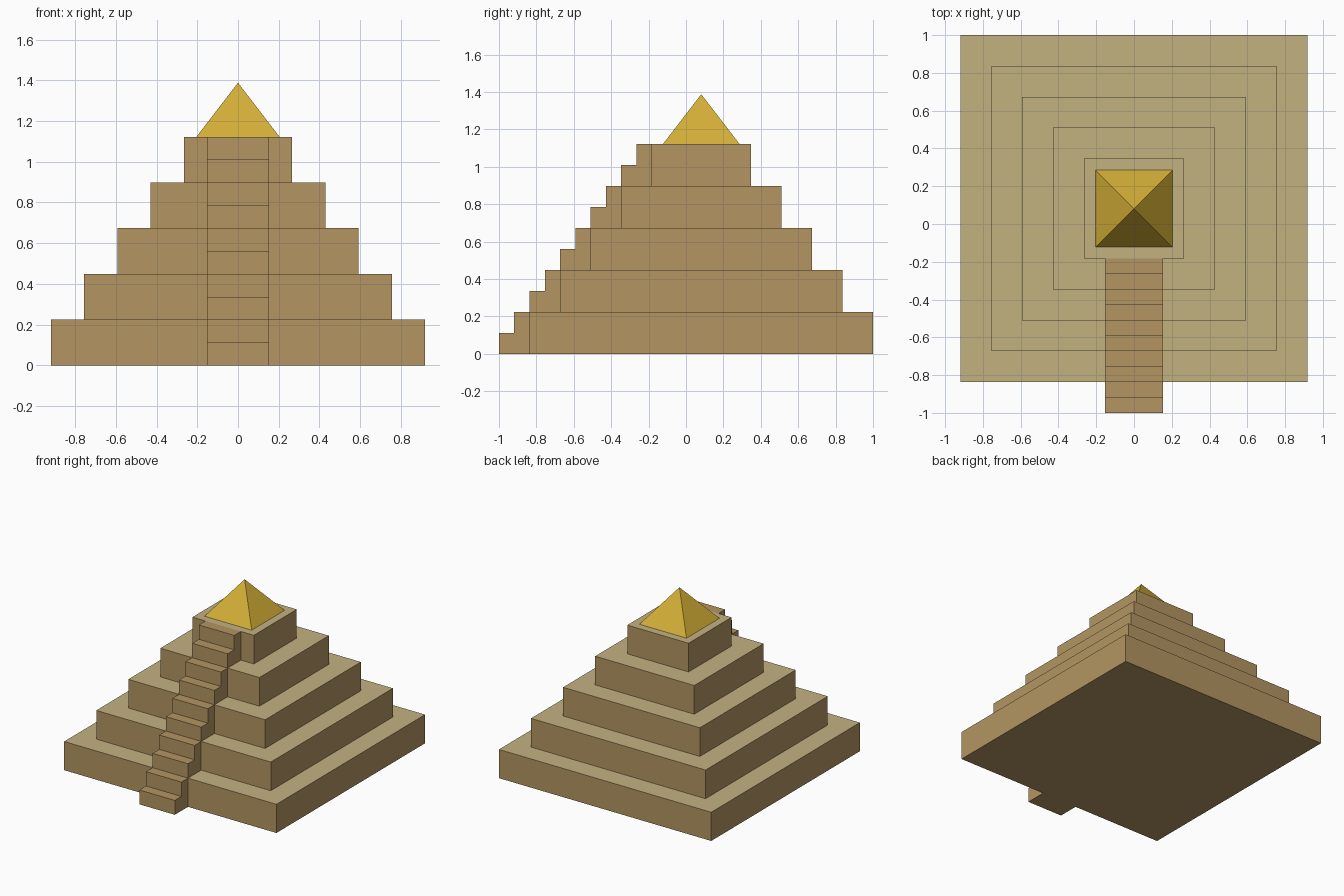
import bpy
import bmesh
import math

U = 2 / 9.8                 # one building unit; full depth is 9.8 units
TIERS = 5
BASE = 9.0 * U              # width of the lowest tier
INSET = 0.8 * U             # setback per tier, also the depth of two steps
RISE = 1.1 * U              # tier height
STAIR_W = 1.5 * U
CENTRE_Y = INSET / 2        # the stair sticks out in front, so the body sits back

cube = bpy.data.objects.get("Cube")
if cube:
    bpy.data.objects.remove(cube, do_unlink=True)


def material(name, rgb):
    """Flat material from 8-bit sRGB values."""
    lin = [((c / 255 + 0.055) / 1.055) ** 2.4 for c in rgb] + [1]
    mat = bpy.data.materials.new(name)
    mat.use_nodes = True
    mat.diffuse_color = lin
    mat.node_tree.nodes["Principled BSDF"].inputs["Base Color"].default_value = lin
    return mat


stone = material("brown stone", (179, 149, 98))
sand = material("pale sand", (194, 178, 128))
gold = material("gold", (212, 175, 55))


def add_object(name, bm, *mats):
    bmesh.ops.recalc_face_normals(bm, faces=bm.faces)
    mesh = bpy.data.meshes.new(name)
    bm.to_mesh(mesh)
    bm.free()
    for mat in mats:
        mesh.materials.append(mat)
    obj = bpy.data.objects.new(name, mesh)
    bpy.context.collection.objects.link(obj)
    return obj


# Square tier with a pale upper face
def add_tier(level):
    width = BASE - 2 * INSET * level
    bm = bmesh.new()
    bmesh.ops.create_cube(bm, size=1)
    bmesh.ops.scale(bm, vec=(width, width, RISE), verts=bm.verts)
    bmesh.ops.translate(bm, vec=(0, CENTRE_Y, RISE * (level + 0.5)), verts=bm.verts)
    bm.normal_update()
    for face in bm.faces:
        face.material_index = int(face.normal.z > 0.5)
    add_object(f"tier_{level + 1}", bm, stone, sand)


# Pair of steps leaning on the front of one tier: an L profile extruded sideways
def add_steps(level):
    back = CENTRE_Y - BASE / 2 + INSET * level
    z = RISE * level
    front, mid = back - INSET, back - INSET / 2
    half, top = z + RISE / 2, z + RISE
    profile = [(back, z), (front, z), (front, half), (mid, half), (mid, top), (back, top)]
    bm = bmesh.new()
    side = bm.faces.new([bm.verts.new((-STAIR_W / 2, y, h)) for y, h in profile])
    extruded = bmesh.ops.extrude_face_region(bm, geom=[side])["geom"]
    moved = [g for g in extruded if isinstance(g, bmesh.types.BMVert)]
    bmesh.ops.translate(bm, vec=(STAIR_W, 0, 0), verts=moved)
    add_object(f"stair_{level + 1}", bm, stone)


for level in range(TIERS):
    add_tier(level)
    add_steps(level)

# Gold pyramid on top
CAP_H = 1.3 * U
bm = bmesh.new()
bmesh.ops.create_cone(bm, cap_ends=True, segments=4, radius1=U * math.sqrt(2),
                      radius2=0, depth=CAP_H)
bmesh.ops.remove_doubles(bm, verts=bm.verts, dist=0.0001)
# Align the square base with the tiers whatever its starting angle
corner = min(bm.verts, key=lambda v: v.co.z).co
turn = math.radians(45) - math.atan2(corner.y, corner.x)
for v in bm.verts:
    x, y = v.co.x, v.co.y
    v.co.x = x * math.cos(turn) - y * math.sin(turn)
    v.co.y = x * math.sin(turn) + y * math.cos(turn) + CENTRE_Y
    v.co.z += TIERS * RISE + CAP_H / 2
add_object("gold_cap", bm, gold)
